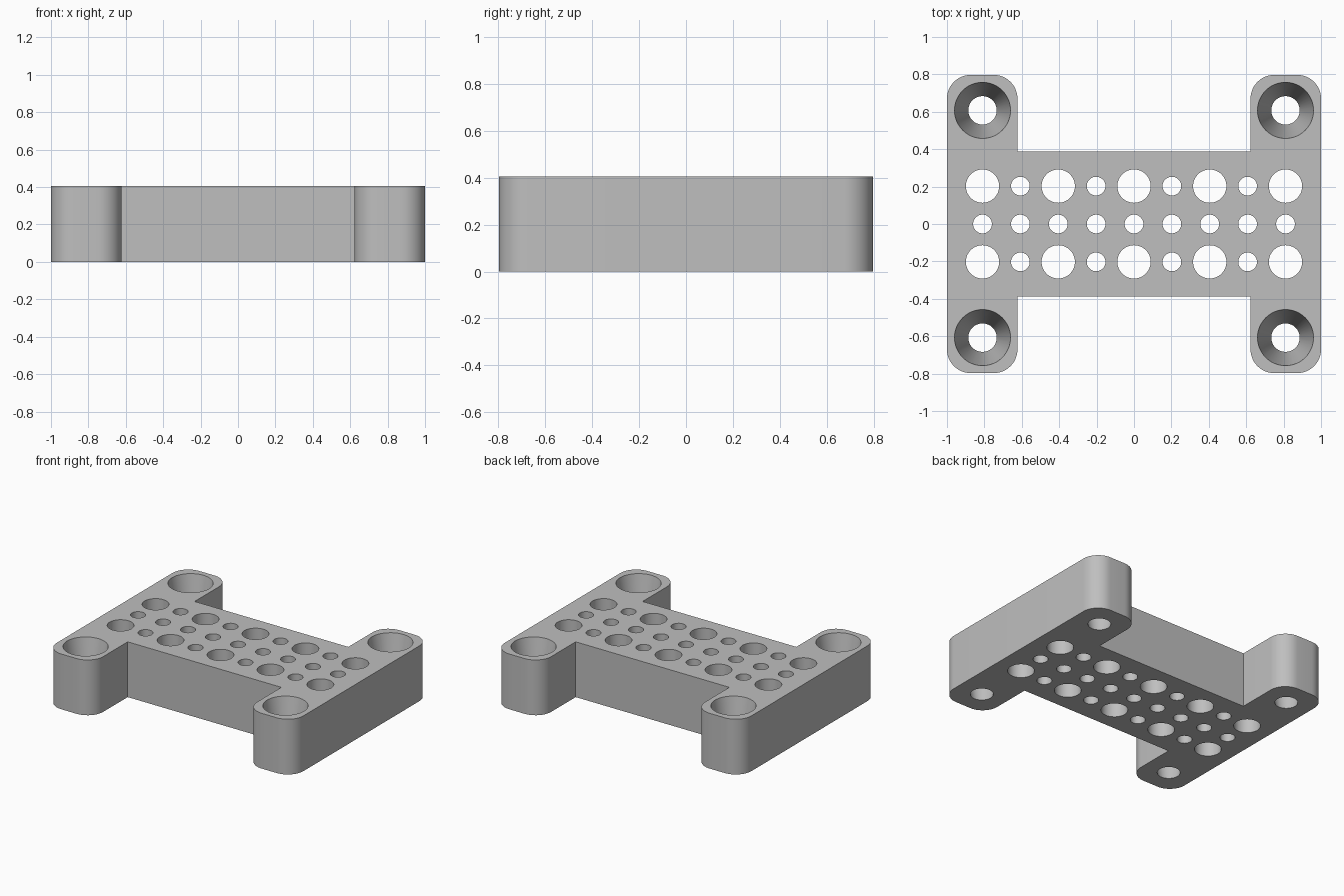
import bpy, bmesh
from math import pi, cos, sin

HEIGHT = 0.405
PITCH = 0.2025          # spacing of the hole grid
LEG_Y, LEG_X = 0.797, 0.623
WAIST_Y = 0.3875
CORNER = 0.127

cube = bpy.data.objects.get("Cube")
if cube:
    bpy.data.objects.remove(cube, do_unlink=True)

# Single grey material
grey = bpy.data.materials.new("plain_grey")
grey.use_nodes = True
colour = (0.52, 0.52, 0.52, 1)
grey.diffuse_color = colour
grey.node_tree.nodes["Principled BSDF"].inputs["Base Color"].default_value = colour


def make_object(name, bm):
    bmesh.ops.recalc_face_normals(bm, faces=bm.faces)
    mesh = bpy.data.meshes.new(name)
    bm.to_mesh(mesh)
    bm.free()
    mesh.materials.append(grey)
    obj = bpy.data.objects.new(name, mesh)
    bpy.context.collection.objects.link(obj)
    return obj


def arc(cx, cy, start, steps=12):
    """Quarter circle, counter-clockwise from the start angle."""
    angles = [start + pi / 2 * i / steps for i in range(steps + 1)]
    return [(cx + CORNER * cos(a), cy + CORNER * sin(a)) for a in angles]


# H-shaped outline: one quarter, mirrored to the other three
quarter = arc(1 - CORNER, LEG_Y - CORNER, 0)
quarter += arc(LEG_X + CORNER, LEG_Y - CORNER, pi / 2)
quarter.append((LEG_X, WAIST_Y))
back = quarter + [(-x, y) for x, y in reversed(quarter)]
outline = back + [(x, -y) for x, y in reversed(back)]

bm = bmesh.new()
base = bm.faces.new([bm.verts.new((x, y, 0)) for x, y in outline])
top = bmesh.ops.extrude_face_region(bm, geom=[base], use_keep_orig=True)
bmesh.ops.translate(bm, vec=(0, 0, HEIGHT),
                    verts=[v for v in top["geom"] if isinstance(v, bmesh.types.BMVert)])
plate = make_object("mounting_plate", bm)

# All hole cutters gathered in one mesh
cutters = bmesh.new()


def add_hole(x, y, r_bottom, r_top):
    """Cutter whose radii are reached exactly at the plate's two faces."""
    extra = 0.05
    slope = (r_top - r_bottom) / HEIGHT * extra
    made = bmesh.ops.create_cone(cutters, cap_ends=True, segments=48,
                                 radius1=r_bottom - slope, radius2=r_top + slope,
                                 depth=HEIGHT + 2 * extra)
    bmesh.ops.translate(cutters, verts=made["verts"], vec=(x, y, HEIGHT / 2))


# Grid of through holes: large ones on every second outer place
for col in range(-4, 5):
    for row in (-1, 0, 1):
        large = row != 0 and col % 2 == 0
        radius = 0.089 if large else 0.05
        add_hole(col * PITCH, row * PITCH, radius, radius)

# Tapered screw holes in the legs
for sx in (-1, 1):
    for sy in (-1, 1):
        add_hole(sx * 4 * PITCH, sy * 3 * PITCH, 0.076, 0.15)

cutter = make_object("hole_cutters", cutters)
cutter.hide_render = True

# Cut the holes and drop the helper
cut = plate.modifiers.new("holes", 'BOOLEAN')
cut.operation = 'DIFFERENCE'
cut.solver = 'EXACT'
cut.object = cutter
bpy.ops.object.select_all(action='DESELECT')
plate.select_set(True)
bpy.context.view_layer.objects.active = plate
bpy.ops.object.modifier_apply(modifier=cut.name)
bpy.data.objects.remove(cutter, do_unlink=True)

bpy.ops.object.shade_smooth_by_angle(angle=pi / 6)
